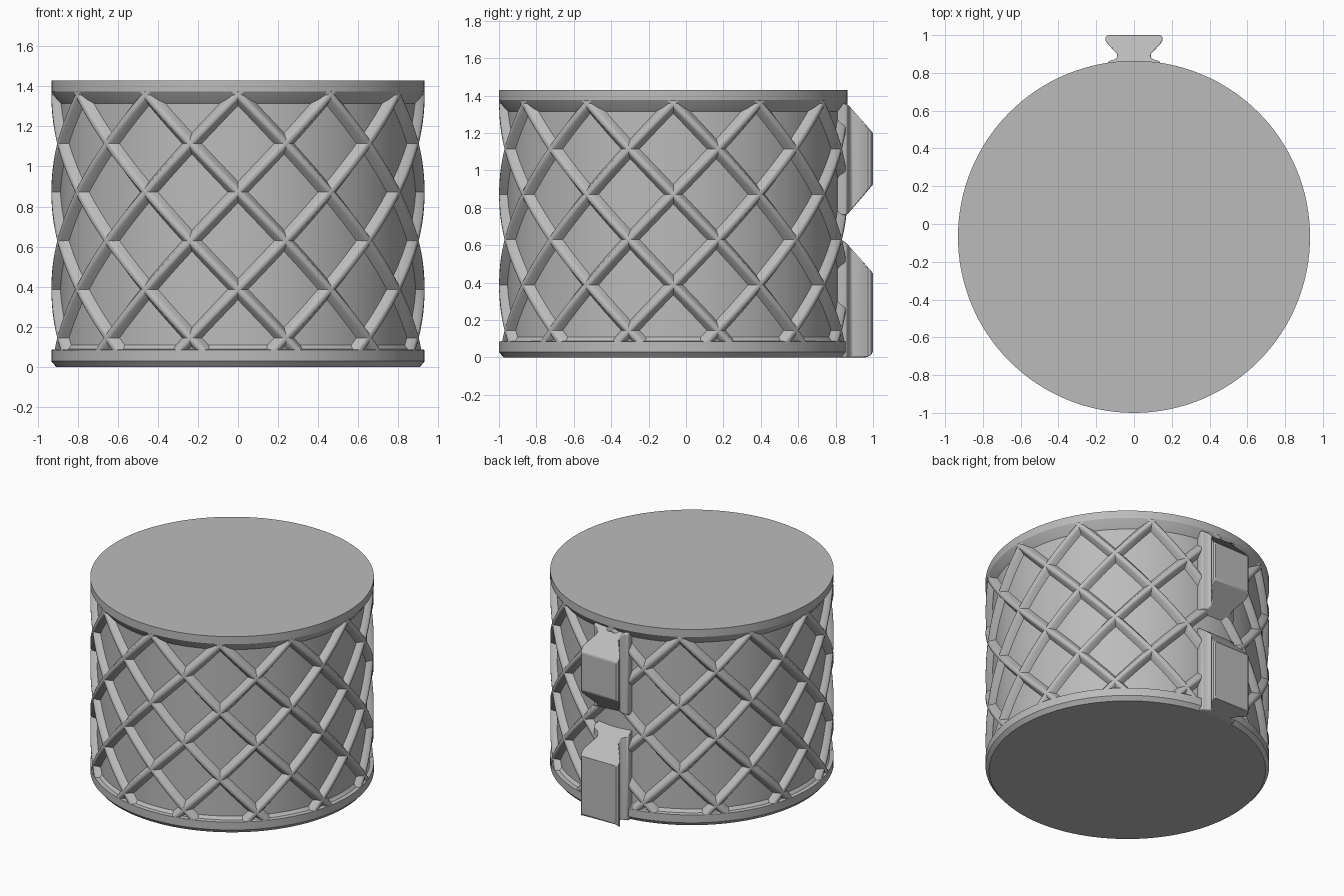
import bpy, bmesh, math

cube = bpy.data.objects.get("Cube")
if cube:
    bpy.data.objects.remove(cube, do_unlink=True)

R, WALL, CY, HEIGHT = 0.932, 0.888, -0.068, 1.43

grey = bpy.data.materials.new("plain grey")
grey.use_nodes = True
grey.diffuse_color = (0.5, 0.5, 0.5, 1)
grey.node_tree.nodes["Principled BSDF"].inputs["Base Color"].default_value = (0.5, 0.5, 0.5, 1)


def finish(name, bm, angle=30):
    bmesh.ops.recalc_face_normals(bm, faces=bm.faces[:])
    mesh = bpy.data.meshes.new(name)
    bm.to_mesh(mesh)
    bm.free()
    mesh.materials.append(grey)
    obj = bpy.data.objects.new(name, mesh)
    bpy.context.collection.objects.link(obj)
    bpy.ops.object.select_all(action='DESELECT')
    obj.select_set(True)
    bpy.context.view_layer.objects.active = obj
    bpy.ops.object.shade_smooth_by_angle(angle=math.radians(angle))
    return obj


def loft(bm, rings):
    # Skin closed rings and cap both ends
    loops = [[bm.verts.new(p) for p in ring] for ring in rings]
    n = len(loops[0])
    for a, b in zip(loops, loops[1:]):
        for i in range(n):
            j = (i + 1) % n
            bm.faces.new((a[i], a[j], b[j], b[i]))
    bm.faces.new(loops[0])
    bm.faces.new(loops[-1])


def polar(angle, radius, z):
    return (radius * math.sin(angle), CY - radius * math.cos(angle), z)


# Drum with chamfered foot, recessed wall and sloping rim
profile = [(0.908, 0), (R, 0.028), (R, 0.085), (0.905, 0.088), (WALL, 0.108),
           (WALL, 1.315), (0.905, 1.335), (R, 1.375), (R, HEIGHT)]
SEGMENTS = 128
bm = bmesh.new()
loft(bm, [[polar(math.tau * i / SEGMENTS, r, z) for i in range(SEGMENTS)]
          for r, z in profile])
finish("drum_body", bm)

# Two crossing families of rounded spiral ribs
section = [(-0.042, WALL - 0.01), (-0.036, 0.891), (-0.026, 0.905), (-0.016, 0.926),
           (-0.008, 0.931), (0.008, 0.931), (0.016, 0.926), (0.026, 0.905),
           (0.036, 0.891), (0.042, WALL - 0.01)]
RIBS, STEPS, Z_LOW, Z_HIGH = 12, 32, 0.07, 1.385
twist = math.radians(15) / 0.2425
for name, side in (("left_spiral_ribs", 1), ("right_spiral_ribs", -1)):
    bm = bmesh.new()
    for k in range(RIBS):
        rings = []
        for s in range(STEPS + 1):
            z = Z_LOW + (Z_HIGH - Z_LOW) * s / STEPS
            angle = math.tau * k / RIBS + side * twist * (z - 0.872)
            rings.append([polar(angle + side * d * 0.707 / R, r, z - d * 0.707)
                          for d, r in section])
        loft(bm, rings)
    finish(name, bm, 40)

# Dovetail clips on the back: half outline (x, y), mirrored
half = [(0.13, 0.79), (0.14, 0.845), (0.135, 0.862), (0.1, 0.872), (0.088, 0.885),
        (0.09, 0.9), (0.143, 0.958), (0.152, 0.972), (0.15, 0.99), (0.138, 1.0)]
outline = half + [(-x, y) for x, y in reversed(half)]


def clip(name, low, high):
    bm = bmesh.new()
    loft(bm, [[(x, y, low(y)) for x, y in outline],
              [(x, y, high(y)) for x, y in outline]])
    obj = finish(name, bm, 35)
    bevel = obj.modifiers.new("soft_edges", 'BEVEL')
    bevel.width = 0.006
    bevel.segments = 2
    bevel.angle_limit = math.radians(50)


def slope(z, rate, limit):
    # Height at depth y, sloping from the outer face back to the drum
    return lambda y: z + rate * (1.0 - max(y, limit))


clip("upper_clip", slope(0.925, -1.18, 0.86), slope(1.2, 1.13, 0.86))
clip("lower_clip", lambda y: 0.03 * max(0, (y - 0.985) / 0.015), slope(0.45, 1.13, 0.83))
